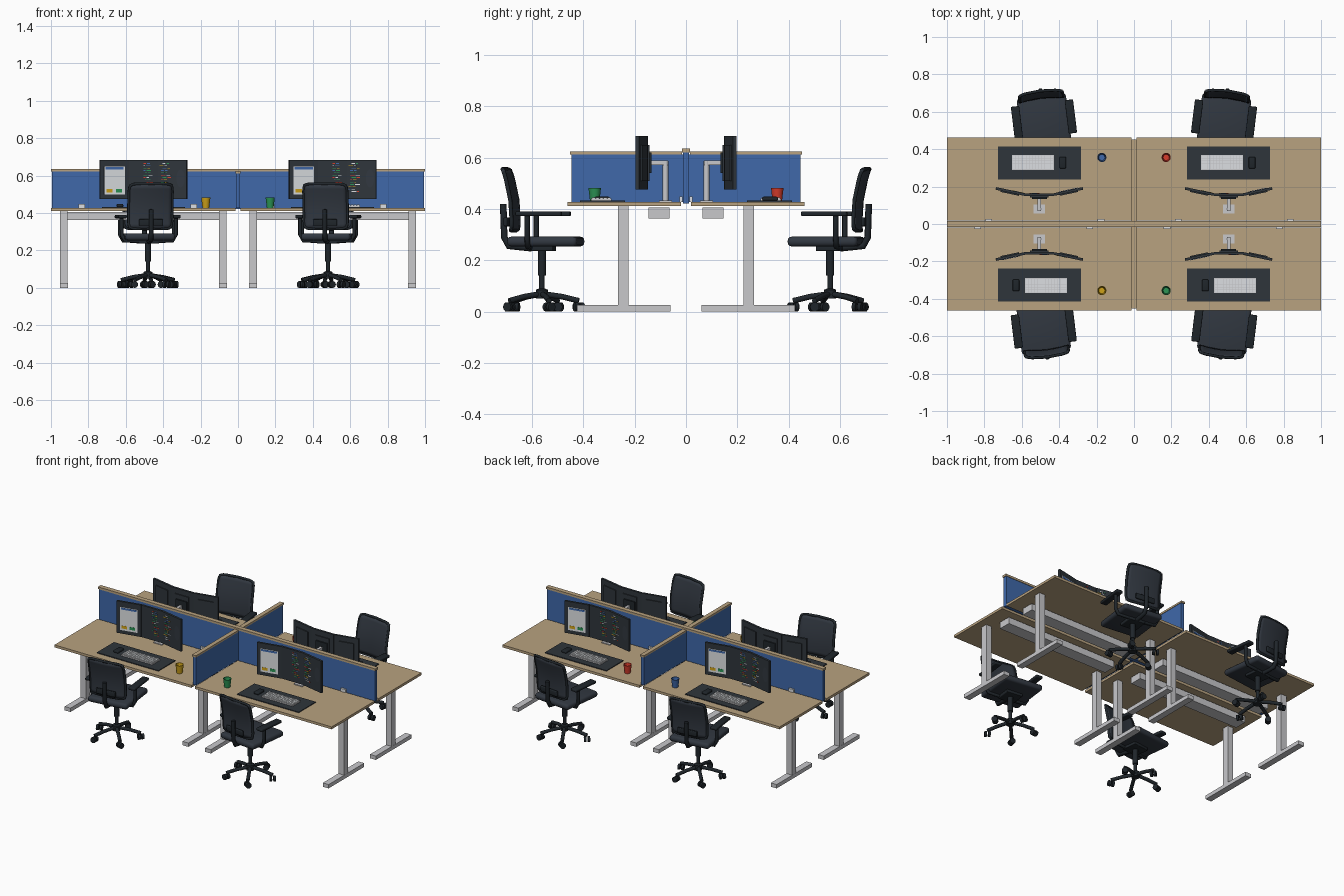
import bpy, bmesh, random
from math import pi, radians, sin, cos
from mathutils import Matrix, Vector

if "Cube" in bpy.data.objects:
    bpy.data.objects.remove(bpy.data.objects["Cube"])
random.seed(4)
I = Matrix.Identity(4)


def material(name, *rgb):
    m = bpy.data.materials.new(name)
    m.use_nodes = True
    m.diffuse_color = (*rgb, 1)
    m.node_tree.nodes["Principled BSDF"].inputs["Base Color"].default_value = (*rgb, 1)
    return m


WOOD = material("wood", .48, .36, .215)
BLUE = material("blue", .05, .14, .40)
METAL = material("light metal", .58, .58, .6)
SLATE = material("slate", .028, .036, .044)
FABRIC = material("chair fabric", .031, .039, .052)
BLACK = material("black plastic", .014, .019, .024)
WHITE = material("white", .72, .74, .76)
YELLOW = material("yellow", .62, .36, .01)
GREEN = material("green", .025, .3, .09)
RED = material("red", .68, .045, .025)


def add(name, bm, mat, parts=None, frame=I, smooth=False, bevel=0):
    """Turn a bmesh into an object, optionally bevelled and smoothed."""
    bmesh.ops.recalc_face_normals(bm, faces=bm.faces[:])
    if bevel:
        bmesh.ops.bevel(bm, geom=bm.edges[:], offset=bevel, segments=3,
                        affect='EDGES', profile=.5)
    me = bpy.data.meshes.new(name)
    bm.to_mesh(me)
    bm.free()
    me.materials.append(mat)
    ob = bpy.data.objects.new(name, me)
    bpy.context.collection.objects.link(ob)
    ob.matrix_world = frame
    if smooth or bevel:
        bpy.ops.object.select_all(action='DESELECT')
        ob.select_set(True)
        bpy.context.view_layer.objects.active = ob
        bpy.ops.object.shade_smooth_by_angle(angle=radians(40))
    if parts is not None:
        parts.append((ob, frame.copy()))
    return ob


def cube(bm, size, loc):
    bmesh.ops.create_cube(bm, size=1, matrix=Matrix.Translation(loc) @ Matrix.Diagonal((*size, 1)))


def box(name, size, loc, mat, parts=None, frame=I, bevel=0):
    bm = bmesh.new()
    cube(bm, size, loc)
    return add(name, bm, mat, parts, frame, bevel=bevel)


def lathe(name, profile, loc, mat, parts, steps=20):
    bm = bmesh.new()
    vs = [bm.verts.new((r, 0, z)) for r, z in profile]
    es = [bm.edges.new(p) for p in zip(vs, vs[1:])]
    bmesh.ops.spin(bm, geom=vs + es, cent=(0, 0, 0), axis=(0, 0, 1), angle=2 * pi, steps=steps)
    bmesh.ops.remove_doubles(bm, verts=bm.verts[:], dist=1e-5)
    return add(name, bm, mat, parts, Matrix.Translation(loc), smooth=True)


def tube(name, points, radius, mat, parts, cyclic=False):
    cu = bpy.data.curves.new(name, 'CURVE')
    cu.dimensions = '3D'
    cu.bevel_depth, cu.bevel_resolution, cu.use_fill_caps = radius, 2, True
    sp = cu.splines.new('POLY')
    sp.points.add(len(points) - 1)
    for p, co in zip(sp.points, points):
        p.co = (*co, 1)
    sp.use_cyclic_u = cyclic
    cu.materials.append(mat)
    ob = bpy.data.objects.new(name, cu)
    bpy.context.collection.objects.link(ob)
    parts.append((ob, I.copy()))


# Workstation: user sits on the -y side, x centred on the desk
desk = []
box("desk_top", (.987, .443, .016), (0, -.2415, .42), WOOD, desk)
for side, s in (("left", 1), ("right", -1)):
    box(side + "_desk_foot", (.042, .366, .025), (s * .425, -.243, .0125), METAL, desk)
    box(side + "_desk_post", (.04, .042, .39), (s * .425, -.245, .218), METAL, desk)
    box(side + "_power_box", (.036, .012, .02), (s * .3 - .03, -.02, .438), WHITE, desk)
box("under_desk_beam", (.81, .082, .043), (0, -.105, .385), METAL, desk)

# Desk mat, keyboard and mouse
box("desk_mat", (.444, .176, .005), (0, -.326, .4305), SLATE, desk)
box("keyboard_base", (.225, .08, .008), (.035, -.33, .437), METAL, desk)
bm = bmesh.new()
for row in range(5):
    for col in range(14):
        cube(bm, (.0135, .0125, .004), (-.067 + col * .0157, -.36 + row * .015, .443))
add("keyboard_keys", bm, WHITE, desk)
box("mouse", (.036, .062, .016), (-.125, -.328, .44), BLACK, desk, bevel=.006)

# Monitor arm
box("monitor_arm_base", (.06, .05, .006), (0, -.08, .431), METAL, desk)
lathe("monitor_arm_pole", [(0, 0), (.011, 0), (.011, .16), (0, .16)], (0, -.08, .428), METAL, desk, 12)
box("monitor_arm", (.018, .075, .018), (0, -.108, .58), METAL, desk)
box("monitor_mount", (.08, .014, .08), (0, -.142, .58), BLACK, desk)

# Three upright monitors with screen details as thin plates
for side, s in (("left", -1), ("middle", 0), ("right", 1)):
    f = Matrix.Translation((s * .156, -.156 - abs(s) * .018, .58)) @ Matrix.Rotation(-s * radians(12), 4, 'Z')
    box(side + "_monitor", (.158, .014, .208), (0, 0, 0), SLATE, desk, f)
    box(side + "_monitor_back", (.1, .008, .14), (0, .009, 0), SLATE, desk, f)
    if s < 0:
        box("document_page", (.112, .002, .15), (0, -.0075, -.006), WHITE, desk, f)
        box("document_header", (.1, .002, .012), (0, -.009, .06), BLUE, desk, f)
        for n, (x, m) in enumerate(((-.028, YELLOW), (.024, GREEN))):
            box(f"document_tile_{n}", (.034, .002, .018), (x, -.009, -.06), m, desk, f)
        continue
    lines = {m: bmesh.new() for m in (BLUE, YELLOW, GREEN, RED, WHITE)}
    for row in range(13):
        x = (.0 if s == 0 else -.07) + random.choice((0, .008, .016))
        for _ in range(2):
            w = random.uniform(.008, .026)
            m = random.choice(list(lines))
            cube(lines[m], (w, .002, .004), (x + w / 2, -.0075, .085 - row * .0125))
            x += w + .005
    for m, bm in lines.items():
        add(side + "_screen_lines_" + m.name, bm, m, desk, f)
    if s > 0:
        bm = bmesh.new()
        bmesh.ops.create_circle(bm, cap_ends=True, segments=20, radius=.03,
                                matrix=Matrix.Translation((.046, -.0082, .005))
                                @ Matrix.Diagonal((.75, 1, 1.6, 1)) @ Matrix.Rotation(pi / 2, 4, 'X'))
        add("screen_disc", bm, FABRIC, desk, f)

# Office chair facing +y, centred on its column
chair = []
for i in range(5):
    a = pi / 2 + i * 2 * pi / 5
    d = Vector((cos(a), sin(a), 0))
    tube(f"base_arm_{i}", [d * r + Vector((0, 0, z)) for r, z in ((.01, .068), (.08, .058), (.145, .042))],
         .011, BLACK, chair)
    f = Matrix.Translation(d * .145) @ Matrix.Rotation(a + .5, 4, 'Z')
    bm = bmesh.new()
    for off in (-.011, .011):
        bmesh.ops.create_cone(bm, cap_ends=True, segments=14, radius1=.018, radius2=.018, depth=.014,
                              matrix=Matrix.Translation((off, 0, .018)) @ Matrix.Rotation(pi / 2, 4, 'Y'))
    add(f"caster_{i}", bm, BLACK, chair, f, smooth=True)
lathe("chair_column", [(0, .05), (.024, .05), (.024, .085), (.011, .09), (.011, .14), (.016, .14),
                       (.016, .24), (0, .24)], (0, 0, 0), BLACK, chair)
box("seat_mechanism", (.11, .1, .02), (0, .0, .246), BLACK, chair, bevel=.004)
box("seat", (.265, .275, .038), (0, .015, .273), FABRIC, chair, bevel=.016)


def back_point(x, z):
    return Vector((x, -.118 + .9 * x * x - .13 * (z - .31) + .012 * sin((z - .31) * 13), z))


# Curved backrest and its rim
bm = bmesh.new()
bmesh.ops.create_grid(bm, x_segments=10, y_segments=10, size=1)
for v in bm.verts:
    v.co = back_point(v.co.x * .116, .436 + v.co.y * .118)
ob = add("backrest", bm, FABRIC, chair, smooth=True)
mod = ob.modifiers.new("thickness", 'SOLIDIFY')
mod.thickness, mod.offset = .012, 0
rim = []
for i in range(40):
    a = 2 * pi * i / 40
    sq = lambda t: (abs(t) ** .22) * (1 if t > 0 else -1)
    rim.append(back_point(sq(cos(a)) * .117, .436 + sq(sin(a)) * .12))
tube("backrest_rim", rim, .008, BLACK, chair, True)
tube("backrest_support", [(0, -.04, .247), (0, -.13, .255), (0, -.148, .29), (0, -.152, .42)], .013, BLACK, chair)
box("backrest_plate", (.13, .014, .035), (0, -.136, .35), BLACK, chair, bevel=.005)
for side, s in (("left", -1), ("right", 1)):
    box(side + "_armrest", (.045, .18, .018), (s * .145, .005, .381), BLACK, chair, bevel=.006)
    tube(side + "_armrest_bracket", [(s * .05, -.04, .25), (s * .128, -.04, .252), (s * .146, -.04, .285),
                                     (s * .146, -.04, .375)], .0105, BLACK, chair)


def place(parts, label, where):
    for ob, frame in parts:
        c = ob.copy()
        c.name = label + "_" + ob.name
        c.matrix_world = where @ frame
        bpy.context.collection.objects.link(c)


# Four stations, back pair turned to face the front pair
MUGS = {(-1, -1): YELLOW, (1, -1): GREEN, (-1, 1): BLUE, (1, 1): RED}
for (sx, sy), colour in MUGS.items():
    label = ("front" if sy < 0 else "back") + ("_left" if sx > 0 else "_right")
    turn = pi if sy > 0 else 0
    place(desk, label, Matrix.Translation((sx * .506, 0, 0)) @ Matrix.Rotation(turn, 4, 'Z'))
    place(chair, label, Matrix.Translation((sx * .482, sy * .562, 0))
          @ Matrix.Rotation(turn - sx * radians(7), 4, 'Z'))
    lathe(label + "_mug", [(0, 0), (.018, 0), (.0245, .054), (.0215, .054), (.016, .006), (0, .006)],
          (sx * .172, sy * .356, .428), colour, None)
for ob, _ in desk + chair:
    bpy.data.objects.remove(ob)

# Divider screens with wooden caps
box("long_divider", (1.99, .024, .2), (0, 0, .521), BLUE)
box("long_divider_cap", (2, .03, .014), (0, 0, .628), WOOD)
for name, s in (("front", -1), ("back", 1)):
    box(name + "_cross_divider", (.022, .435, .184), (0, s * .2295, .52), BLUE)
    box(name + "_cross_divider_cap", (.028, .438, .012), (0, s * .234, .618), WOOD)
